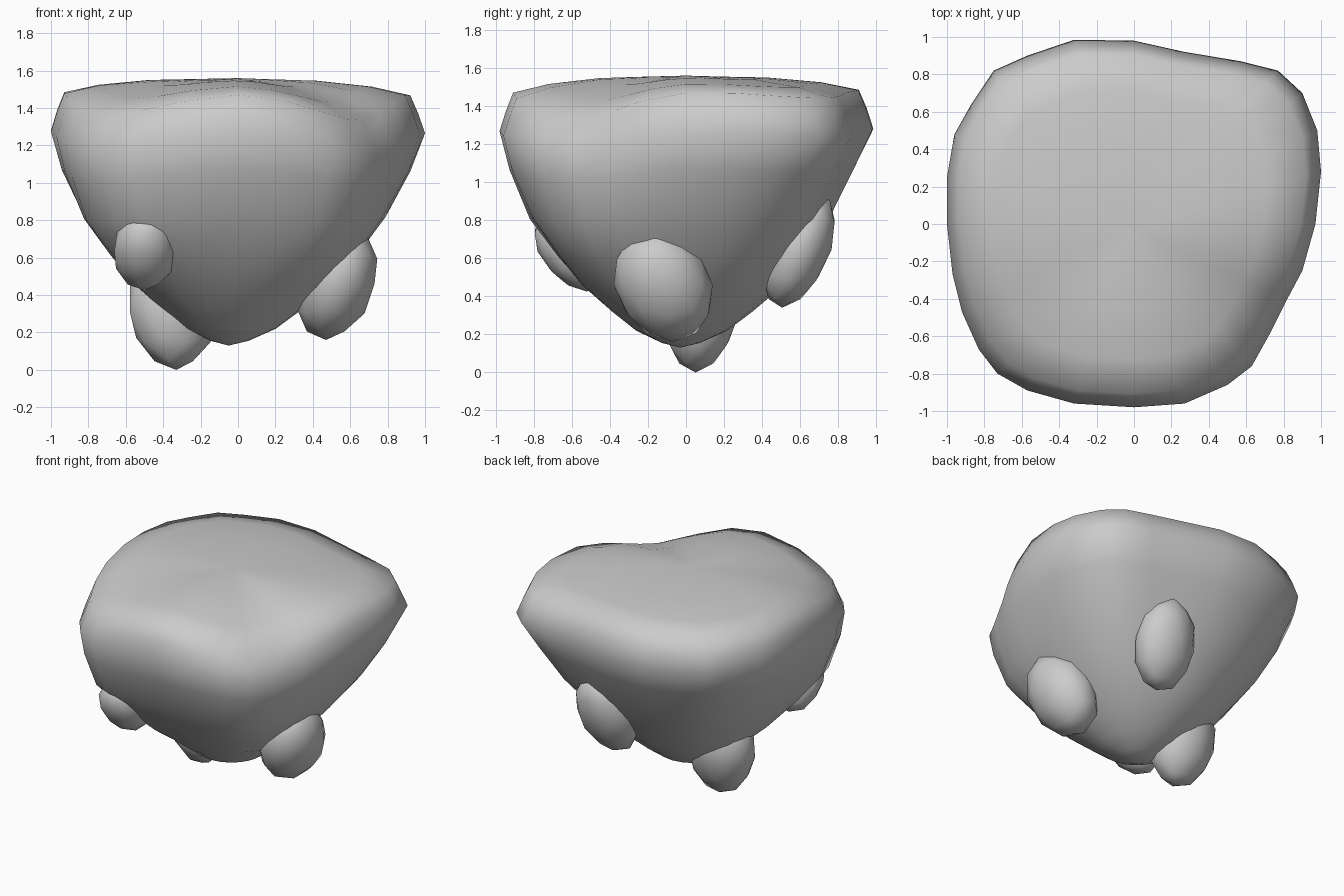
import bpy, bmesh, math

if "Cube" in bpy.data.objects:
    bpy.data.objects.remove(bpy.data.objects["Cube"])

# plan outline of the rock at its widest level
OUTLINE = [(1, .28), (.98, .5), (.9, .7), (.77, .82), (.57, .87), (.27, .92), (0, .98), (-.32, .985),
           (-.57, .9), (-.75, .82), (-.87, .64), (-.96, .48), (-1, .25), (-1, 0), (-.97, -.27),
           (-.92, -.47), (-.83, -.67), (-.73, -.8), (-.57, -.89), (-.32, -.96), (0, -.98),
           (.27, -.96), (.5, -.86), (.63, -.76), (.73, -.58), (.82, -.4), (.9, -.25), (.97, 0)]
# (height, scale, roundness of the section, corner bulge), bottom to top
LEVELS = [(.155, .1, 1, 0), (.22, .24, 1, 0), (.32, .37, .9, .1), (.46, .53, .8, .5), (.62, .66, .6, .9),
          (.82, .805, .4, 1), (1.07, .935, .2, .4), (1.28, 1, 0, 0), (1.39, .965, 0, 0), (1.485, .925, 0, 0),
          (1.525, .73, 0, 0), (1.55, .45, 0, 0), (1.555, .2, 0, 0)]
TIP = (-.05, -.03)
# (direction, sag of the rim, bulge of the lower flank) at the corners
CORNERS = [(-.75, .18, .1), (-2.35, .14, .14), (.75, .05, 0)]


def finish(bm, name):
    bmesh.ops.recalc_face_normals(bm, faces=bm.faces)
    for f in bm.faces:
        f.smooth = True
    me = bpy.data.meshes.new(name)
    bm.to_mesh(me)
    bm.free()
    ob = bpy.data.objects.new(name, me)
    bpy.context.collection.objects.link(ob)
    return ob


# main body: inverted cone of scaled outlines with a softly domed top
def body():
    bm = bmesh.new()
    rings = []
    for z, s, rnd, swell in LEVELS:
        ring = []
        for px, py in OUTLINE:
            r, a = math.hypot(px, py), math.atan2(py, px)
            k = s * ((1 - rnd) + rnd / r)
            cx, cy = TIP[0] * (1 - s), TIP[1] * (1 - s)
            h = z
            for direction, sag, bulge in CORNERS:
                w = max(0, math.cos(a - direction)) ** 8
                k *= 1 + bulge * swell * w
                drop = 1 if z > 1.3 else .7 if z > 1.2 else .4 if z > .4 else 0
                h -= sag * w * drop * s ** 2
            if .5 < z < 1.1 and py > 0:   # back flank is slightly flatter
                k *= 1 - .04 * max(0, math.sin(a)) ** 2
            ring.append(bm.verts.new((cx + k * px, cy + k * py, h)))
        rings.append(ring)
    n = len(OUTLINE)
    for lo, hi in zip(rings, rings[1:]):
        for i in range(n):
            j = (i + 1) % n
            bm.faces.new((lo[i], lo[j], hi[j], hi[i]))
    for ring, p in ((rings[0], (*TIP, .13)), (rings[-1], (0, 0, 1.56))):
        c = bm.verts.new(p)
        for i in range(n):
            bm.faces.new((ring[i], ring[(i + 1) % n], c))
    finish(bm, "rock_body")


# hanging stones: egg shapes leaning along the slope
def stone(name, loc, size, lean, taper=.12):
    bm = bmesh.new()
    bmesh.ops.create_icosphere(bm, subdivisions=2, radius=1)
    for v in bm.verts:
        x, y, z = v.co
        k = 1 + taper * z
        v.co = (loc[0] + size[0] * x * k + lean[0] * z,
                loc[1] + size[1] * y * k + lean[1] * z,
                loc[2] + size[2] * z)
    finish(bm, name)


body()
stone("front_stone", (-.5, -.61, .635), (.17, .17, .21), (0, -.09), 0)
stone("lower_left_stone", (-.35, .08, .31), (.24, .2, .31), (-.02, .03))
stone("right_stone", (.53, -.12, .46), (.21, .26, .3), (.06, -.05), 0)
stone("back_stone", (.23, .595, .645), (.22, .17, .305), (.02, .09), 0)
